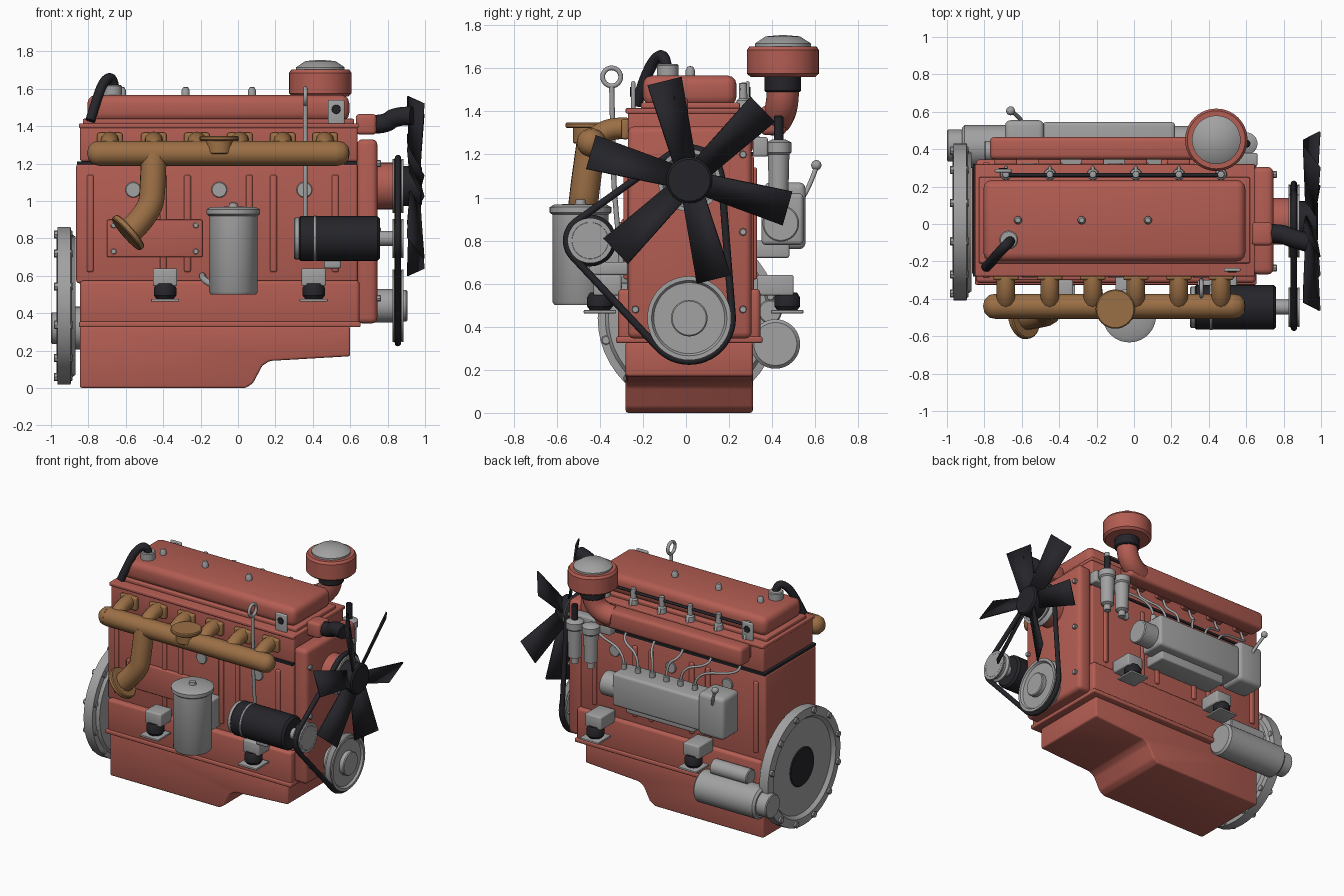
import bpy, bmesh, math
from mathutils import Vector, geometry

cube = bpy.data.objects.get("Cube")
if cube:
    bpy.data.objects.remove(cube, do_unlink=True)


def material(name, rgb):
    m = bpy.data.materials.new(name)
    m.use_nodes = True
    m.diffuse_color = (*rgb, 1)
    m.node_tree.nodes["Principled BSDF"].inputs["Base Color"].default_value = (*rgb, 1)
    return m


RED = material("brick_red", (0.45, 0.11, 0.085))
BROWN = material("rust_brown", (0.33, 0.16, 0.06))
GREY = material("light_grey", (0.36, 0.36, 0.36))
BLACK = material("rubber_black", (0.018, 0.018, 0.023))


def finish(name, bm, mat, bevel=0):
    if bevel:
        bmesh.ops.bevel(bm, geom=bm.edges[:], offset=bevel, segments=3, profile=0.5, affect='EDGES')
    bmesh.ops.recalc_face_normals(bm, faces=bm.faces[:])
    me = bpy.data.meshes.new(name)
    bm.to_mesh(me)
    bm.free()
    me.materials.append(mat)
    me.polygons.foreach_set("use_smooth", [True] * len(me.polygons))
    me.set_sharp_from_angle(angle=math.radians(35))
    ob = bpy.data.objects.new(name, me)
    bpy.context.collection.objects.link(ob)
    return ob


def box(name, xs, ys, zs, mat, bevel=0.01):
    bm = bmesh.new()
    bmesh.ops.create_cube(bm, size=1)
    for v in bm.verts:
        v.co = [(a + b) / 2 + c * (b - a) for c, (a, b) in zip(v.co, (xs, ys, zs))]
    return finish(name, bm, mat, bevel)


def prism(name, pts, ys, mat, bevel):
    # Extrude an x-z profile along y
    bm = bmesh.new()
    face = bm.faces.new([bm.verts.new((x, ys[0], z)) for x, z in pts])
    ext = bmesh.ops.extrude_face_region(bm, geom=[face])
    for v in ext["geom"]:
        if isinstance(v, bmesh.types.BMVert):
            v.co.y = ys[1]
    return finish(name, bm, mat, bevel)


def lathe(name, base, axis, profile, mat, n=32):
    # Revolve (radius, height) points about an axis through base
    bm = bmesh.new()
    rot = Vector(axis).to_track_quat('Z', 'Y')
    rings = []
    for r, h in profile:
        count = n if r else 1
        angles = [2 * math.pi * i / n for i in range(count)]
        rings.append([bm.verts.new(Vector(base) + rot @ Vector((r * math.cos(a), r * math.sin(a), h)))
                      for a in angles])
    for a, b in zip(rings, rings[1:]):
        for i in range(n):
            quad = [a[i % len(a)], a[(i + 1) % len(a)], b[(i + 1) % len(b)], b[i % len(b)]]
            bm.faces.new(list(dict.fromkeys(quad)))
    return finish(name, bm, mat)


def cyl(name, a, b, r, mat, chamfer=0.006, n=32):
    d = Vector(b) - Vector(a)
    h = d.length
    return lathe(name, a, d, [(0, 0), (r - chamfer, 0), (r, chamfer), (r, h - chamfer),
                              (r - chamfer, h), (0, h)], mat, n)


def tube(name, pts, r, mat, cyclic=False, poly=False):
    cu = bpy.data.curves.new(name, 'CURVE')
    cu.dimensions = '3D'
    cu.bevel_depth, cu.bevel_resolution, cu.use_fill_caps = r, 4, True
    s = cu.splines.new('POLY' if poly else 'NURBS')
    s.points.add(len(pts) - 1)
    for p, co in zip(s.points, pts):
        p.co = (*co, 1)
    s.use_cyclic_u = cyclic
    s.order_u, s.use_endpoint_u, s.resolution_u = 3, True, 8
    cu.materials.append(mat)
    ob = bpy.data.objects.new(name, cu)
    bpy.context.collection.objects.link(ob)
    return ob


# Oil pan, crankcase, block, head and rocker cover
prism("oil_pan", [(-.845, 0), (.04, 0), (.08, .025), (.13, .12), (.17, .145), (.6, .17), (.6, .33), (-.845, .33)],
      (-.28, .31), RED, .012)
box("crankcase_flange", (-.85, .655), (-.325, .355), (.325, .355), RED, .008)
box("crankcase", (-.845, .65), (-.315, .345), (.33, .575), RED, .02)
box("engine_block", (-.865, .64), (-.275, .315), (.56, 1.2), RED, .015)
box("head_gasket", (-.86, .635), (-.28, .32), (1.195, 1.212), BLACK, 0)
box("cylinder_head", (-.845, .64), (-.27, .31), (1.21, 1.41), RED, .015)
box("head_rim", (-.85, .645), (-.28, .32), (1.39, 1.415), RED, .006)
box("rocker_cover_flange", (-.83, .62), (-.21, .25), (1.41, 1.44), RED, .008)
box("rocker_cover", (-.805, .595), (-.2, .235), (1.425, 1.567), RED, .045)
for x in (-.62, -.28, .075):
    lathe("cover_nut", (x, .02, 1.56), (0, 0, 1), [(.022, 0), (.022, .03), (.013, .048), (0, .05)], GREY, 12)

# Block ribs, core plugs and side panel
for y in (-.275, .315):
    for x in (-.79, -.40, -.27, .06, .19, .52):
        box("block_rib", (x - .018, x + .018), (y - .015, y + .015), (.62, 1.14), RED, .01)
    for x in (-.56, -.10, .355):
        cyl("core_plug", (x, y - .01, 1.06), (x, y + .01, 1.06), .042, GREY, .004)
box("side_panel", (-.70, -.19), (-.30, -.27), (.70, .90), RED, .008)
for x in (-.665, -.225):
    for z in (.73, .87):
        cyl("panel_bolt", (x, -.28, z), (x, -.312, z), .016, GREY, .004, 8)

# Timing cover with bolts
box("timing_cover", (.635, .745), (-.27, .305), (.345, 1.33), RED, .03)
for y in (-.235, .265):
    for z in (.48, .84, 1.2):
        cyl("cover_bolt", (.73, y, z), (.765, y, z), .018, GREY, .004, 8)

# Bell housing and flywheel
lathe("bell_housing", (-.87, .01, .44), (-1, 0, 0),
      [(0, 0), (.37, 0), (.385, .02), (.42, .025), (.42, .095), (.36, .1), (.34, .075), (0, .075)], GREY, 48)
cyl("crank_bore", (-.94, .01, .44), (-.952, .01, .44), .14, BLACK)
for i in range(12):
    a = math.radians(30 * i + 15)
    y, z = .01 + .395 * math.cos(a), .44 + .395 * math.sin(a)
    cyl("housing_bolt", (-.885, y, z), (-.985, y, z), .022, GREY, .004, 8)

# Exhaust manifold
tube("exhaust_log", [(-.74, -.44, 1.255), (.53, -.44, 1.255)], .067, BROWN, poly=True)
for x, s in ((-.74, -1), (.53, 1)):
    lathe("exhaust_end", (x, -.44, 1.255), (s, 0, 0), [(.067, 0), (.06, .035), (.035, .06), (0, .067)], BROWN)
ports = (-.685, -.45, -.22, .01, .24, .465)
for x in ports:
    tube("exhaust_port", [(x, -.27, 1.32), (x, -.39, 1.33), (x, -.44, 1.25)], .05, BROWN)
    box("exhaust_flange", (x - .068, x + .068), (-.3, -.265), (1.27, 1.365), BROWN, .012)
cyl("manifold_neck", (-.1, -.455, 1.25), (-.1, -.455, 1.33), .07, BROWN)
cyl("manifold_cap", (-.1, -.455, 1.322), (-.1, -.455, 1.348), .105, BROWN)
tube("downpipe", [(-.45, -.44, 1.25), (-.455, -.465, 1.08), (-.47, -.48, .94), (-.59, -.50, .825)], .07, BROWN)
cyl("downpipe_flange", (-.575, -.498, .842), (-.6, -.503, .82), .115, BROWN)

# Intake manifold and air cleaner
box("intake_manifold", (-.77, .42), (.345, .465), (1.29, 1.425), RED, .025)
for x in ports:
    box("intake_runner", (x - .06, x + .06), (.3, .36), (1.3, 1.39), RED, .01)
tube("intake_elbow", [(.44, .45, 1.52), (.44, .45, 1.38), (.3, .41, 1.36)], .075, RED)
cyl("air_cleaner_neck", (.44, .45, 1.49), (.44, .45, 1.58), .085, BLACK)
lathe("air_cleaner_body", (.44, .45, 1.56), (0, 0, 1),
      [(0, 0), (.15, 0), (.167, .015), (.167, .125), (.155, .142), (0, .142)], RED, 40)
lathe("air_cleaner_lid", (.44, .45, 1.70), (0, 0, 1), [(.13, 0), (.13, .015), (.08, .048), (0, .055)], GREY, 40)

# Fuel filters
box("filter_bracket", (.35, .66), (.31, .38), (1.19, 1.28), GREY, .01)
for x in (.47, .6):
    lathe("fuel_filter", (x, .43, .95), (0, 0, 1), [(0, 0), (.025, 0), (.025, .04), (.045, .05), (.05, .25),
                                                   (.06, .26), (.06, .305), (.03, .32), (0, .32)], GREY)
cyl("filter_hose", (.6, .43, 1.26), (.6, .43, 1.38), .022, BLACK)

# Injectors, return rail and fuel pipes
tube("return_rail", [(-.69, .262, 1.5), (.48, .262, 1.5)], .01, BLACK, poly=True)
for i, x in enumerate(ports):
    lathe("injector", (x, .265, 1.39), (0, 0, 1), [(.035, 0), (.03, .06), (.02, .07), (.018, .14), (0, .145)], GREY, 12)
    px = -.38 + .115 * i
    cyl("pump_outlet", (px, .44, 1.0), (px, .44, 1.06), .02, GREY, .004, 12)
    tube("fuel_pipe", [(px, .44, 1.04), (px, .44, 1.15), (x, .39, 1.19), (x, .33, 1.26), (x, .30, 1.45),
                       (x, .265, 1.47)], .009, GREY)

# Injection pump with governor and lever
box("injection_pump", (-.49, .22), (.35, .545), (.78, 1.02), GREY, .02)
box("pump_base", (-.4, .15), (.31, .48), (.72, .8), GREY, .01)
box("governor", (-.69, -.48), (.36, .555), (.76, 1.07), GREY, .03)
cyl("pump_drive", (.2, .44, .88), (.34, .44, .88), .085, GREY)
tube("throttle_lever", [(-.6, .54, 1.0), (-.6, .565, 1.03), (-.66, .605, 1.14)], .011, GREY)
bm = bmesh.new()
bmesh.ops.create_uvsphere(bm, u_segments=16, v_segments=10, radius=.024)
finish("lever_knob", bm, GREY).location = (-.66, .605, 1.15)

# Starter motor
cyl("starter", (-.92, .415, .32), (-.42, .415, .32), .115, GREY, .015)
cyl("starter_nose", (-1.0, .42, .32), (-.9, .42, .32), .085, GREY)
cyl("starter_solenoid", (-.8, .39, .47), (-.5, .39, .47), .055, GREY)

# Engine mounts
for x in (-.39, .405):
    for s, y, inner in ((-1, -.40, -.3), (1, .47, .33)):
        box("mount_bracket", (x - .065, x + .065), sorted((inner, y + s * .03)), (.545, .64), GREY)
        lathe("mount_rubber", (x, y, .475), (0, 0, 1), [(0, 0), (.045, 0), (.06, .02), (.06, .06), (.045, .085), (0, .085)], BLACK)
        box("mount_plate", (x - .075, x + .075), (y - .075, y + .075), (.462, .477), GREY, .004)

# Oil filter canister
lathe("oil_filter", (-.025, -.49, .5), (0, 0, 1),
      [(0, 0), (.12, 0), (.13, .015), (.13, .42), (.143, .43), (.143, .455), (.12, .468), (.025, .47),
       (.022, .49), (0, .492)], GREY, 40)
box("oil_filter_bracket", (-.1, .05), (-.4, -.27), (.6, .82), GREY)
tube("oil_pipe", [(-.1, -.49, .54), (-.19, -.45, .57), (-.19, -.3, .6)], .018, GREY)

# Alternator
AY, AZ = -.445, .8
cyl("alternator", (.32, AY, AZ), (.76, AY, AZ), .12, BLACK, .015)
cyl("alternator_band", (.405, AY, AZ), (.42, AY, AZ), .122, GREY, .002)
cyl("alternator_rear", (.3, AY, AZ), (.34, AY, AZ), .112, GREY)
cyl("alternator_shaft", (.75, AY, AZ), (.85, AY, AZ), .04, GREY)
box("alternator_bracket", (.46, .55), (-.45, -.27), (.64, .7), GREY)

# Water pump, pulleys and belt
FY, FZ, CZ = .015, 1.08, .44
cyl("water_pump", (.72, FY, FZ), (.835, FY, FZ), .125, RED)
cyl("crank_shaft", (.72, FY, CZ), (.85, FY, CZ), .09, GREY)
pulleys = (("fan_pulley", FY, FZ, .145), ("crank_pulley", FY, CZ, .195), ("alternator_pulley", AY, AZ, .105))
outline = []
for name, y, z, r in pulleys:
    lathe(name, (.825, y, z), (1, 0, 0), [(0, 0), (r, 0), (r, .01), (r - .025, .03), (r, .05), (r, .06),
                                         (r - .02, .06), (r - .03, .045), (0, .045)], GREY, 48)
    outline += [Vector((y + (r + .005) * math.cos(t * math.pi / 24), z + (r + .005) * math.sin(t * math.pi / 24)))
                for t in range(48)]
hull = [outline[i] for i in geometry.convex_hull_2d(outline)]
tube("drive_belt", [(.855, p.x, p.y) for p in hull], .017, BLACK, cyclic=True, poly=True)
cyl("crank_hub", (.84, FY, CZ), (.905, FY, CZ), .085, GREY)
cyl("alternator_cap", (.84, AY, AZ), (.885, AY, AZ), .09, GREY)

# Cooling fan
cyl("fan_hub", (.86, FY, FZ), (.985, FY, FZ), .107, BLACK, .01)
bm = bmesh.new()
for i in range(6):
    a = math.radians(104 + 60 * i)
    corners = []
    for r, t, x in ((.07, -.05, .92), (.475, -.08, .907), (.475, .08, .993), (.07, .05, .97)):
        corners.append(bm.verts.new((x, FY + r * math.cos(a) - t * math.sin(a), FZ + r * math.sin(a) + t * math.cos(a))))
    bm.faces.new(corners)
blades = finish("fan_blades", bm, BLACK)
solid = blades.modifiers.new("thickness", 'SOLIDIFY')
solid.thickness, solid.offset = .01, 0

# Thermostat housing and coolant hose
box("thermostat_housing", (.63, .74), (-.115, .01), (1.355, 1.465), RED, .02)
tube("coolant_hose", [(.72, -.05, 1.41), (.79, -.05, 1.41), (.84, -.075, 1.455), (.93, -.1, 1.455)], .05, BLACK)

# Filler cap, breather hose, lifting eyes and dipstick
cyl("filler_cap", (-.67, -.085, 1.55), (-.67, -.085, 1.62), .05, GREY)
tube("breather_hose", [(-.66, -.09, 1.6), (-.67, -.1, 1.67), (-.72, -.15, 1.64), (-.76, -.2, 1.53), (-.79, -.23, 1.43)],
     .027, BLACK)
for x, y, s in ((.525, -.245, -1), (-.7, .285, 1)):
    box("lifting_eye", (x - .045, x + .045), (y - .01, y + .01), (1.38, 1.54), GREY, .008)
    cyl("lifting_hole", (x, y, 1.49), (x, y + s * .014, 1.49), .024, BLACK, .002)
tube("dipstick", [(.36, -.345, 1.515), (.36, -.34, 1.3), (.36, -.335, 1.0), (.36, -.3, .7)], .012, GREY)
ring = [(.36, -.345 + .042 * math.cos(t * math.pi / 12), 1.56 + .042 * math.sin(t * math.pi / 12)) for t in range(24)]
tube("dipstick_ring", ring, .011, GREY, cyclic=True, poly=True)
